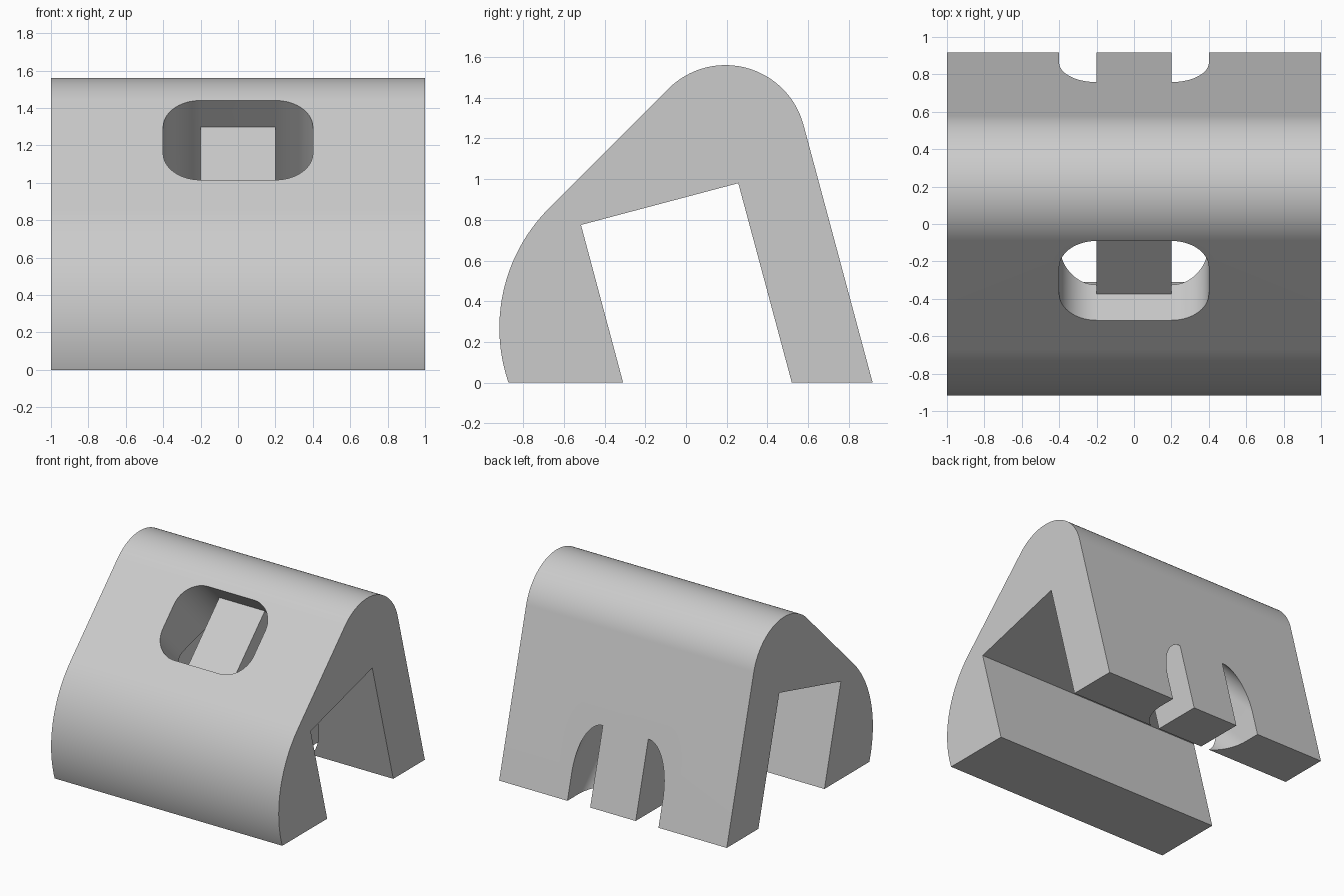
import bpy, bmesh
from math import sin, cos, radians
from mathutils import Vector

cube = bpy.data.objects.get("Cube")
if cube:
    bpy.data.objects.remove(cube, do_unlink=True)

grey = bpy.data.materials.new("light grey")
grey.use_nodes = True
colour = (0.6, 0.6, 0.6, 1)
grey.diffuse_color = colour
grey.node_tree.nodes["Principled BSDF"].inputs["Base Color"].default_value = colour


def arc(cx, cy, r, a0, a1, steps):
    angles = [radians(a0 + (a1 - a0) * i / steps) for i in range(steps + 1)]
    return [(cx + r * cos(a), cy + r * sin(a)) for a in angles]


def prism(name, outline, travel):
    """Extrude a closed outline of 3D points along a vector."""
    bm = bmesh.new()
    face = bm.faces.new([bm.verts.new(p) for p in outline])
    new = bmesh.ops.extrude_face_region(bm, geom=[face])["geom"]
    bmesh.ops.translate(bm, vec=travel, verts=[v for v in new if isinstance(v, bmesh.types.BMVert)])
    bmesh.ops.recalc_face_normals(bm, faces=bm.faces)
    mesh = bpy.data.meshes.new(name)
    bm.to_mesh(mesh)
    bm.free()
    mesh.materials.append(grey)
    obj = bpy.data.objects.new(name, mesh)
    bpy.context.collection.objects.link(obj)
    return obj


def subtract(target, cutter):
    mod = target.modifiers.new("cut", "BOOLEAN")
    mod.operation, mod.solver, mod.object = "DIFFERENCE", "EXACT", cutter
    bpy.context.view_layer.objects.active = target
    bpy.ops.object.modifier_apply(modifier=mod.name)
    bpy.data.objects.remove(cutter, do_unlink=True)


# Body: side profile with a rounded ridge, bulging front and tilted channel
profile = [(0.917, 0)]
profile += arc(0.194, 1.163, 0.397, 15, 135, 64)
profile += arc(-0.087, 0.269, 0.83, 135, 198.9, 48)
profile[-1] = (-0.872, 0)
profile += [(-0.309, 0), (-0.516, 0.775), (0.257, 0.98), (0.52, 0)]
body = prism("body", [(-1, y, z) for y, z in profile], (2, 0, 0))

# Strap slot: rounded opening driven square to the sloping front
centre = Vector((0, -0.3025, 1.2275))
up = Vector((0, 1, 1)).normalized()
inward = Vector((0, 1, -1)).normalized()


def on_slope(points, depth):
    return [centre + Vector((x, 0, 0)) + up * h + inward * depth for x, h in points]


corners = [(0.2, 0.1, 0), (-0.2, 0.1, 90), (-0.2, -0.1, 180), (0.2, -0.1, 270)]
rounded = [p for x, h, a in corners for p in arc(x, h, 0.2, a, a + 90, 24)]
slot = prism("slot_cutter", on_slope(rounded, -0.3), inward * 2.6)

# Central bar left standing inside the slot
bar = [(-0.2, -0.5), (0.2, -0.5), (0.2, 0.5), (-0.2, 0.5)]
island = prism("bar_keeper", on_slope(bar, 0.2), inward * 2.6)
subtract(slot, island)
subtract(body, slot)

# Smooth curves, crisp edges
bpy.ops.object.select_all(action="DESELECT")
body.select_set(True)
bpy.context.view_layer.objects.active = body
bpy.ops.object.shade_smooth_by_angle(angle=radians(20))
